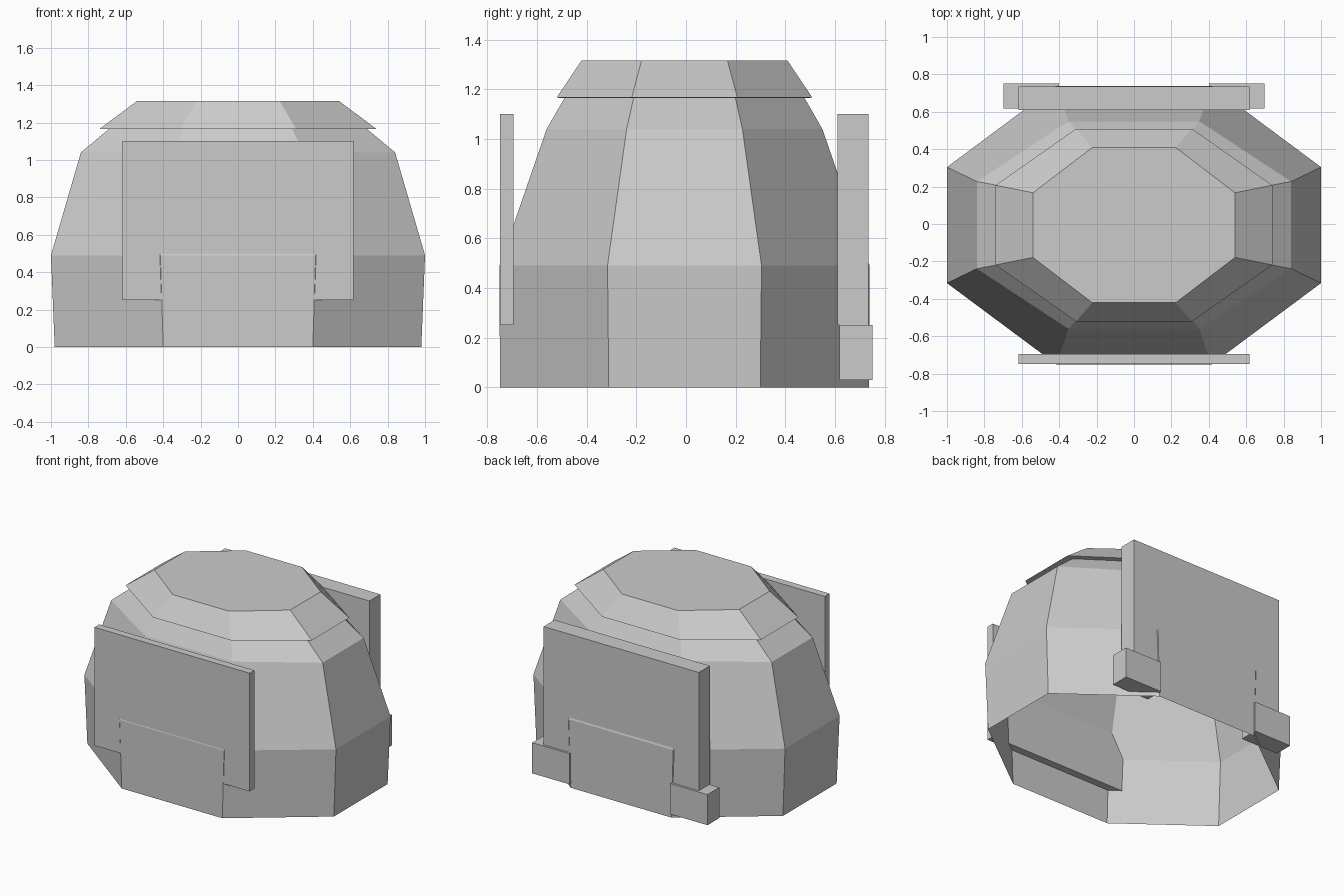
import bpy, bmesh

if "Cube" in bpy.data.objects:
    bpy.data.objects.remove(bpy.data.objects["Cube"])

CY = -0.006  # shell sits slightly forward of centre


def make_object(name, bm):
    bmesh.ops.recalc_face_normals(bm, faces=bm.faces)
    mesh = bpy.data.meshes.new(name)
    bm.to_mesh(mesh)
    bm.free()
    ob = bpy.data.objects.new(name, mesh)
    bpy.context.collection.objects.link(ob)
    return ob


def box(name, x0, x1, y0, y1, z0, z1):
    bm = bmesh.new()
    bmesh.ops.create_cube(bm, size=1)
    for v in bm.verts:
        v.co = ((x0 + x1) / 2 + v.co.x * (x1 - x0),
                (y0 + y1) / 2 + v.co.y * (y1 - y0),
                (z0 + z1) / 2 + v.co.z * (z1 - z0))
    return make_object(name, bm)


def octagon(bm, z, hx, sy, sx, hy):
    """Ring with side facets at x=+-hx (half width sy), end facets at y=+-hy (half width sx)."""
    pts = [(hx, -sy), (hx, sy), (sx, hy), (-sx, hy),
           (-hx, sy), (-hx, -sy), (-sx, -hy), (sx, -hy)]
    return [bm.verts.new((x, y + CY, z)) for x, y in pts]


# Octagonal shell, open underneath, with overhanging cap on top
levels = [
    (0.00, 0.98, 0.305, 0.40, 0.743),
    (0.49, 1.00, 0.31, 0.415, 0.745),
    (1.04, 0.84, 0.233, 0.35, 0.555),
    (1.165, 0.69, 0.205, 0.29, 0.483),
    (1.166, 0.74, 0.213, 0.31, 0.515),
    (1.315, 0.54, 0.173, 0.223, 0.415),
]
bm = bmesh.new()
rings = [octagon(bm, *lv) for lv in levels]
for a, b in zip(rings, rings[1:]):
    for i in range(8):
        j = (i + 1) % 8
        bm.faces.new((a[i], a[j], b[j], b[i]))
bm.faces.new(rings[-1])
make_object("shell", bm)

# Upright panels on front and back
box("front_panel", -0.617, 0.617, -0.749, -0.695, 0.25, 1.10)
box("back_panel", -0.617, 0.617, 0.61, 0.735, 0.25, 1.10)

# Small blocks under the back panel
for side, name in ((1, "right_block"), (-1, "left_block")):
    x0, x1 = sorted((0.40 * side, 0.697 * side))
    box(name, x0, x1, 0.617, 0.751, 0.03, 0.25)
